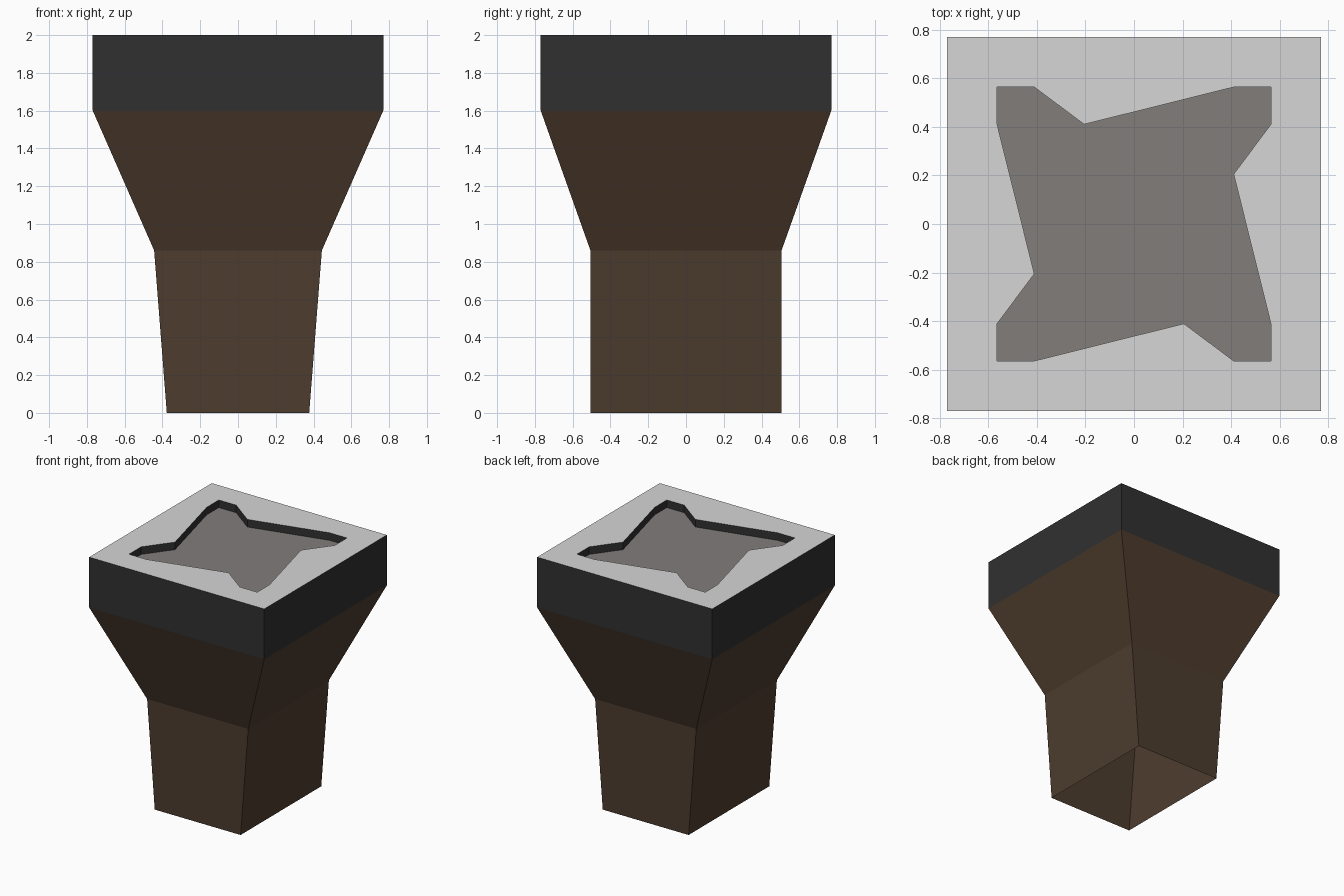
import bpy, bmesh

if "Cube" in bpy.data.objects:
    bpy.data.objects.remove(bpy.data.objects["Cube"])


def srgb(*rgb):
    return tuple(((c / 255 + 0.055) / 1.055) ** 2.4 for c in rgb) + (1.0,)


def material(name, *rgb):
    m = bpy.data.materials.new(name)
    m.diffuse_color = srgb(*rgb)
    m.use_nodes = True
    m.node_tree.nodes["Principled BSDF"].inputs["Base Color"].default_value = m.diffuse_color
    return m


brown = material("dark brown wood", 77, 60, 46)
charcoal = material("charcoal", 48, 48, 48)
light_grey = material("light grey", 214, 214, 214)
warm_grey = material("warm grey", 130, 125, 123)


def rect(hx, hy):
    return [(hx, hy), (-hx, hy), (-hx, -hy), (hx, -hy)]


def ring(bm, points, z):
    return [bm.verts.new((x, y, z)) for x, y in points]


def bridge(bm, low, high, mat=0):
    n = len(low)
    for i in range(n):
        j = (i + 1) % n
        f = bm.faces.new((low[i], low[j], high[j], high[i]))
        f.material_index = mat


def finish(bm, name, mats):
    bmesh.ops.recalc_face_normals(bm, faces=bm.faces[:])
    me = bpy.data.meshes.new(name)
    bm.to_mesh(me)
    bm.free()
    for m in mats:
        me.materials.append(m)
    ob = bpy.data.objects.new(name, me)
    bpy.context.collection.objects.link(ob)
    return ob


# Flared stem, open underneath
bm = bmesh.new()
levels = [(0.377, 0.506, 0.0), (0.444, 0.506, 0.86), (0.769, 0.769, 1.6)]
rings = [ring(bm, rect(x, y), z) for x, y, z in levels]
for a, b in zip(rings, rings[1:]):
    bridge(bm, a, b)
finish(bm, "flared_stem", [brown])

# Square cap with a star-shaped recess in its top
bm = bmesh.new()
base = ring(bm, rect(0.769, 0.769), 1.6)
rim = ring(bm, rect(0.769, 0.769), 2.0)
bridge(bm, base, rim)

arm = [(0.41, -0.205), (0.41, 0.205), (0.563, 0.41), (0.563, 0.563), (0.41, 0.563)]
star = []
for k in range(4):
    for x, y in arm[1:]:
        for _ in range(k):
            x, y = -y, x
        star.append((x, y))
star_top = ring(bm, star, 2.0)
star_floor = ring(bm, star, 1.94)
bridge(bm, star_floor, star_top)
bm.faces.new(star_floor).material_index = 2

# Light top surface around the recess
top_verts = set(rim + star_top)
edges = [e for e in bm.edges if all(v in top_verts for v in e.verts)]
fill = bmesh.ops.triangle_fill(bm, edges=edges, use_beauty=True, normal=(0, 0, 1))
for f in fill["geom"]:
    if isinstance(f, bmesh.types.BMFace):
        f.material_index = 1
finish(bm, "recessed_cap", [charcoal, light_grey, warm_grey])
